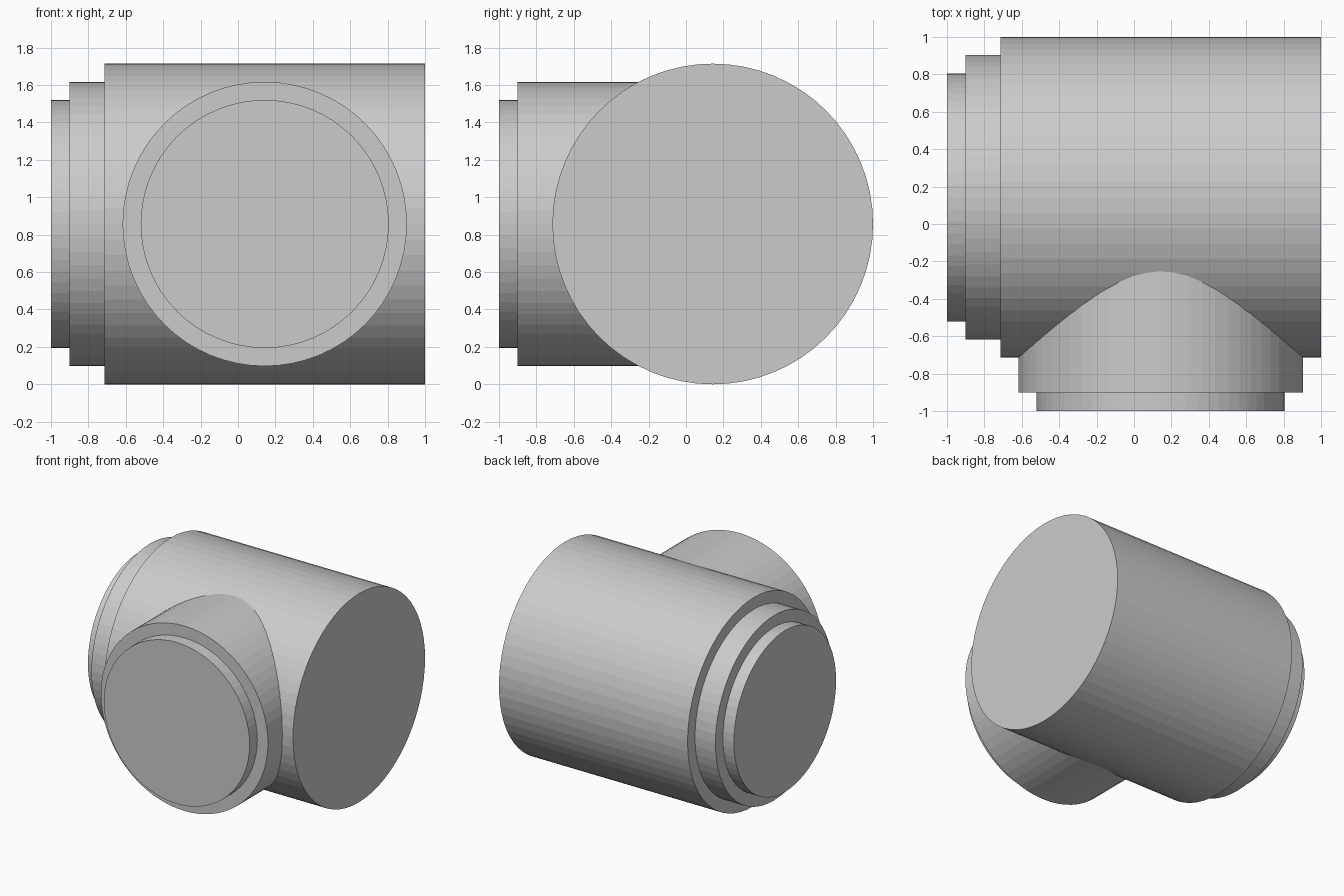
import bpy
import bmesh
from math import cos, sin, pi

if "Cube" in bpy.data.objects:
    bpy.data.objects.remove(bpy.data.objects["Cube"])

SIDES = 64
C = 1 / 7            # offset of both pipe axes from the centre
R = 6 / 7            # main pipe radius, also axis height
R_COLLAR, R_SPIGOT = 0.76, 0.663


def stepped_pipe(name, profile, place):
    """Solid of revolution; profile holds (position along axis, radius)."""
    bm = bmesh.new()
    rings = []
    for t, r in profile:
        rings.append([bm.verts.new(place(t, r * cos(2 * pi * i / SIDES), r * sin(2 * pi * i / SIDES)))
                      for i in range(SIDES)])
    for a, b in zip(rings, rings[1:]):
        for i in range(SIDES):
            j = (i + 1) % SIDES
            bm.faces.new((a[i], a[j], b[j], b[i]))
    bm.faces.new(rings[0])
    bm.faces.new(rings[-1])
    bmesh.ops.recalc_face_normals(bm, faces=bm.faces)
    mesh = bpy.data.meshes.new(name)
    bm.to_mesh(mesh)
    bm.free()
    obj = bpy.data.objects.new(name, mesh)
    bpy.context.collection.objects.link(obj)
    return obj


# stepped end shared by both pipes: spigot, then collar
stepped_end = [(-1, R_SPIGOT), (-0.9, R_SPIGOT), (-0.9, R_COLLAR)]

# main pipe along x
main = stepped_pipe("pipe_tee", stepped_end + [(1 - 2 * R, R_COLLAR), (1 - 2 * R, R), (1, R)],
                    lambda t, u, v: (t, C + u, R + v))

# side branch towards the front
branch = stepped_pipe("side_branch", stepped_end + [(C, R_COLLAR)],
                      lambda t, u, v: (C + u, t, R + v))
branch.hide_render = True

# join the branch into one solid
union = main.modifiers.new("join_branch", 'BOOLEAN')
union.operation = 'UNION'
union.solver = 'EXACT'
union.object = branch
bpy.context.view_layer.objects.active = main
main.select_set(True)
bpy.ops.object.modifier_apply(modifier=union.name)
bpy.data.objects.remove(branch)
